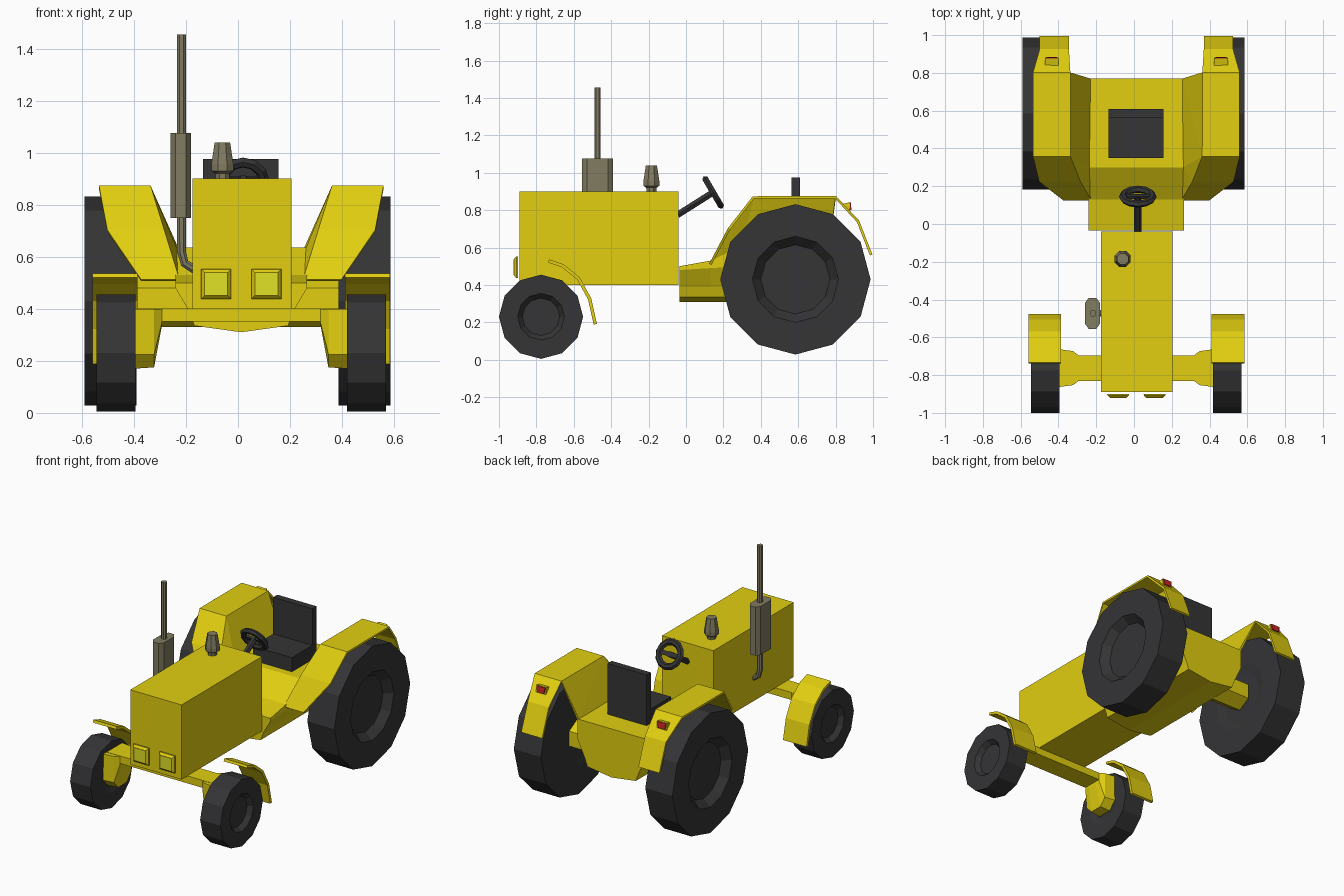
import bpy, bmesh
from math import cos, sin, pi
from mathutils import Vector, Matrix

if "Cube" in bpy.data.objects:
    bpy.data.objects.remove(bpy.data.objects["Cube"])

CX = 0.0125  # centre line of the tractor


def material(name, rgb):
    m = bpy.data.materials.new(name)
    m.diffuse_color = (*rgb, 1)
    m.use_nodes = True
    m.node_tree.nodes["Principled BSDF"].inputs["Base Color"].default_value = m.diffuse_color
    return m


YELLOW = material("yellow_paint", (0.76, 0.62, 0.005))
DARK = material("dark_rubber", (0.035, 0.035, 0.037))
METAL = material("exhaust_metal", (0.22, 0.20, 0.12))
LENS = material("lamp_lens", (0.75, 0.75, 0.02))
RED = material("red_lens", (0.6, 0.02, 0.02))


def finish(name, bm, mat):
    bmesh.ops.recalc_face_normals(bm, faces=bm.faces)
    me = bpy.data.meshes.new(name)
    bm.to_mesh(me)
    bm.free()
    me.materials.append(mat)
    ob = bpy.data.objects.new(name, me)
    bpy.context.collection.objects.link(ob)
    return ob


def loft(name, rings, mat, matrix=None):
    """Skin rings of equal point count and cap both ends."""
    bm = bmesh.new()
    vs = [[bm.verts.new(p) for p in r] for r in rings]
    n = len(vs[0])
    for a, b in zip(vs, vs[1:]):
        for i in range(n):
            bm.faces.new((a[i], a[(i + 1) % n], b[(i + 1) % n], b[i]))
    bm.faces.new(vs[0])
    bm.faces.new(vs[-1])
    if matrix:
        bm.transform(matrix)
    return finish(name, bm, mat)


def box(name, x0, x1, y0, y1, z0, z1, mat):
    return loft(name, [[(x0, y0, z), (x1, y0, z), (x1, y1, z), (x0, y1, z)] for z in (z0, z1)], mat)


def lathe(name, profile, n, mat, matrix, offset=0.0):
    """Turn (radius, height) points around local z."""
    rings = [[(r * cos(2 * pi * (i + offset) / n), r * sin(2 * pi * (i + offset) / n), h)
              for i in range(n)] for r, h in profile]
    return loft(name, rings, mat, matrix)


def tube(name, path, r, n, mat):
    """Round pipe along a path."""
    pts = [Vector(p) for p in path]
    rings = []
    for i, p in enumerate(pts):
        d = (pts[min(i + 1, len(pts) - 1)] - pts[max(i - 1, 0)]).normalized()
        u = d.cross(Vector((0, 1, 0.01)) if abs(d.y) < 0.7 else Vector((1, 0, 0))).normalized()
        v = d.cross(u)
        rings.append([p + r * (cos(2 * pi * (k + .5) / n) * u + sin(2 * pi * (k + .5) / n) * v)
                      for k in range(n)])
    return loft(name, rings, mat)


def sheet(name, verts, faces, mat, thickness):
    """Thin panel thickened with a modifier."""
    bm = bmesh.new()
    vs = [bm.verts.new(v) for v in verts]
    for f in faces:
        bm.faces.new([vs[i] for i in f])
    ob = finish(name, bm, mat)
    mod = ob.modifiers.new("thickness", "SOLIDIFY")
    mod.thickness = thickness
    mod.offset = 0
    return ob


def wheel(name, s, x_out, width, y, z, R, rim, well, depth):
    m = Matrix.Translation((CX, y, z)) @ Matrix.Rotation(s * pi / 2, 4, 'Y')
    x_in = x_out - width
    lathe(name, [(well * .9, x_in + .01), (rim, x_in), (R, x_in), (R, x_out),
                 (rim, x_out), (well, x_out - depth)], 12, DARK, m)


# Hood
box("hood", -.175, .205, -.89, -.04, .40, .90, YELLOW)

# Rear body: stations (y, top z, shoulder z)
def section(y, top, shoulder):
    half = [(.253, top), (.253, shoulder), (.20, .39), (.18, .335)]
    return ([(CX + x, y, z) for x, z in half] + [(CX, y, .31)] +
            [(CX - x, y, z) for x, z in reversed(half)])

loft("rear_body", [section(-.035, .50, .48), section(.13, .53, .49),
                   section(.30, .635, .50), section(.77, .635, .50)], YELLOW)

# Axles
box("front_axle", -.39, .415, -.83, -.695, .352, .402, YELLOW)
lathe("rear_axle", [(.10, -.40), (.10, .39)], 6, YELLOW,
      Matrix.Translation((CX, .585, .43)) @ Matrix.Rotation(pi / 2, 4, 'Y'))

for s, side in ((-1, "left"), (1, "right")):
    # Wheels
    wheel(side + "_rear_wheel", s, .602 if s < 0 else .573, .20, .585, .43, .402, .23, .185, .05)
    wheel(side + "_front_wheel", s, .557, .15, -.775, .23, .225, .125, .10, .03)

    # Front steering knuckle
    def hub(x, w, low, high, k):
        return [(CX + s * x, -.763 + dy, z) for dy, z in
                ((-w, high), (-w, low + k), (-w * .5, low), (w * .5, low), (w, low + k), (w, high))]
    loft(side + "_knuckle", [hub(.41, .10, .17, .40, .055), hub(.335, .09, .175, .40, .05),
                             hub(.305, .067, .335, .40, .01)], YELLOW)

    # Front fender
    arc = [(-.735, .528), (-.66, .503), (-.575, .435), (-.515, .325), (-.485, .19)]
    verts = [(CX + s * x, y, z) for y, z in arc for x in (.398, .572)]
    sheet(side + "_front_fender", verts,
          [(i, i + 1, i + 3, i + 2) for i in range(0, 8, 2)], YELLOW, .018)

    # Rear fender: rows of (outer x, inner x, y, z), then the flank down to the body
    rows = [(.385, .24, .13, .51), (.515, .30, .23, .70), (.547, .352, .36, .868),
            (.547, .352, .80, .868), (.512, .357, .92, .74), (.512, .357, .99, .56)]
    verts = [(CX + s * x, y, z) for o, i, y, z in rows for x in (o, i)]
    verts += [(CX + s * .25, .77, .635), (CX + s * .25, .30, .62)]
    faces = [(i, i + 1, i + 3, i + 2) for i in range(0, 10, 2)]
    faces += [(5, 7, 12), (5, 12, 13), (3, 5, 13), (1, 3, 13)]
    sheet(side + "_rear_fender", verts, faces, YELLOW, .014)

    # Tail lamp
    x = CX + s * .448
    loft(side + "_tail_lamp_housing",
         [[(x + dx, .835, .833), (x + dx, .875, .842), (x + dx, .878, .79)]
          for dx in (-.036, .036)], YELLOW)
    loft(side + "_tail_lamp", [[(x - w, y, .84), (x + w, y, .84), (x + w * .75, y + .004, .80),
                                (x - w * .75, y + .004, .80)] for w, y in ((.034, .873), (.032, .881))], RED)

    # Headlight
    x = CX + s * .0965
    def lamp(w, y):
        return [(x - w, y, .495 - w), (x + w, y, .495 - w), (x + w, y, .495 + w), (x - w, y, .495 + w)]
    loft(side + "_headlight_frame", [lamp(.058, -.899), lamp(.057, -.907), lamp(.044, -.92)], YELLOW)
    loft(side + "_headlight_lens", [lamp(.042, -.915), lamp(.042, -.922)], LENS)

# Seat
box("seat_cushion", -.135, .155, .35, .61, .62, .73, DARK)
box("seat_back", -.135, .155, .565, .61, .71, .975, DARK)

# Steering column and wheel
tube("steering_column", [(.02, -.045, .775), (.02, .148, .897)], .02, 6, DARK)
m = (Matrix.Translation((.02, .145, .895)) @
     Vector((0, .86, .5)).to_track_quat('Z', 'Y').to_matrix().to_4x4())
bm = bmesh.new()
N = 12
ring = [[bm.verts.new((r * cos(2 * pi * i / N), r * sin(2 * pi * i / N), h))
         for r, h in ((.10, 0), (.088, .016), (.068, .016), (.056, 0), (.068, -.016), (.088, -.016))]
        for i in range(N)]
for i in range(N):
    for k in range(6):
        bm.faces.new((ring[i][k], ring[(i + 1) % N][k], ring[(i + 1) % N][(k + 1) % 6], ring[i][(k + 1) % 6]))
bm.transform(m)
finish("steering_wheel", bm, DARK)
box("steering_spoke", -.065, .065, -.014, .014, -.008, .008, DARK).matrix_world = m

# Exhaust
def oval(z):
    return [(-.22 + x, -.473 + y, z) for x, y in ((.02, -.082), (.04, -.055), (.04, .055), (.02, .082),
                                                  (-.02, .082), (-.04, .055), (-.04, -.055), (-.02, -.082))]
loft("muffler", [oval(.75), oval(1.075)], METAL)
tube("exhaust_stack", [(-.217, -.473, 1.07), (-.217, -.473, 1.455)], .018, 8, METAL)
tube("exhaust_pipe", [(-.217, -.473, .76), (-.217, -.473, .62), (-.205, -.473, .575),
                      (-.165, -.473, .55)], .018, 8, METAL)

# Air intake
lathe("air_intake", [(.028, .89), (.03, .92), (.046, .93), (.046, .955), (.032, 1.04)], 8, METAL,
      Matrix.Translation((-.06, -.185, 0)), .5)
